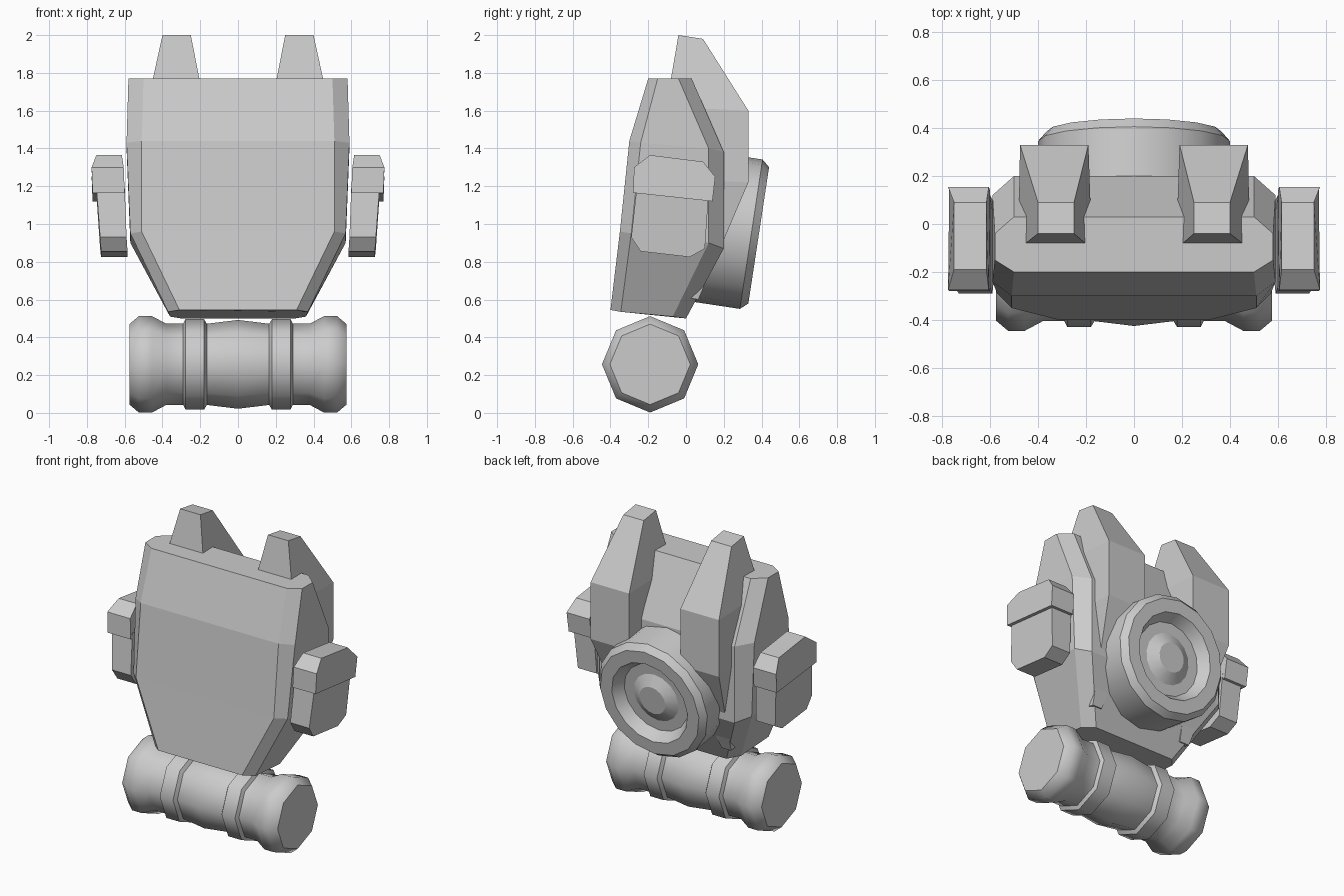
import bpy, bmesh, math
from mathutils import Matrix, Vector

if "Cube" in bpy.data.objects:
    bpy.data.objects.remove(bpy.data.objects["Cube"])

grey = bpy.data.materials.new("plain grey")
grey.use_nodes = True
grey.diffuse_color = (0.6, 0.6, 0.6, 1)
grey.node_tree.nodes["Principled BSDF"].inputs["Base Color"].default_value = grey.diffuse_color


def loft(name, rings, smooth=None, matrix=None):
    """Skin a list of closed rings of equal length and cap both ends."""
    bm = bmesh.new()
    loops = [[bm.verts.new(p) for p in ring] for ring in rings]
    for a, b in zip(loops, loops[1:]):
        for i in range(len(a)):
            j = (i + 1) % len(a)
            bm.faces.new((a[i], a[j], b[j], b[i]))
    bm.faces.new(loops[0])
    bm.faces.new(loops[-1])
    if matrix:
        bm.transform(matrix)
    bmesh.ops.recalc_face_normals(bm, faces=bm.faces)
    mesh = bpy.data.meshes.new(name)
    bm.to_mesh(mesh)
    bm.free()
    mesh.materials.append(grey)
    obj = bpy.data.objects.new(name, mesh)
    bpy.context.collection.objects.link(obj)
    if smooth:
        bpy.ops.object.select_all(action='DESELECT')
        obj.select_set(True)
        bpy.context.view_layer.objects.active = obj
        bpy.ops.object.shade_smooth_by_angle(angle=math.radians(smooth))
    return obj


def lathe(name, profile, sides, smooth, matrix):
    """Revolve (distance, radius) pairs about the x axis."""
    turn = [math.tau * i / sides for i in range(sides)]
    rings = [[(d, r * math.cos(t), r * math.sin(t)) for t in turn] for d, r in profile]
    return loft(name, rings, smooth, matrix)


def pair(name, rings):
    """Build a part on the left and its mirror on the right."""
    for side, s in (("left", 1), ("right", -1)):
        loft(f"{side}_{name}", [[(s * x, y, z) for x, y, z in ring] for ring in rings])


# Tapered, chamfered body: half sections from front to back, mirrored
body_levels = [
    [(.31, -.40, .545), (.37, -.345, .535), (.36, -.07, .51), (.30, 0, .50)],
    [(.51, -.35, .96), (.57, -.29, .95), (.57, .12, .90), (.50, .20, .87)],
    [(.51, -.30, 1.44), (.59, -.24, 1.43), (.59, .12, 1.40), (.50, .20, 1.38)],
    [(.50, -.20, 1.77), (.58, -.15, 1.77), (.58, -.04, 1.77), (.50, .03, 1.77)],
]
loft("body", [half + [(-x, y, z) for x, y, z in reversed(half)] for half in body_levels])

# Tall fins rising over the top and running down the back
# each level: front y, z, inner x, outer x, then the same for the back
fin_levels = [
    (-.04, 2.0, .25, .40, .09, 1.98, .25, .40),
    (-.105, 1.62, .175, .483, .33, 1.60, .19, .475),
    (-.10, 1.24, .19, .475, .33, 1.22, .19, .475),
    (-.05, .62, .31, .38, .065, .60, .31, .38),
]
pair("fin", [[(a, fy, fz), (b, fy, fz), (d, by, bz), (c, by, bz)]
             for fy, fz, a, b, by, bz, c, d in fin_levels])

# Side pouches: outline in y, z, with inner and outer x for each point
flap = [(-.28, 1.165, .60, .77), (-.275, 1.30, .605, .775), (-.19, 1.365, .615, .75),
        (.09, 1.33, .615, .75), (.155, 1.25, .605, .775), (.14, 1.12, .60, .77)]
pocket = [(-.26, 1.20, .60, .75), (-.29, .93, .59, .73), (-.24, .855, .585, .725),
          (.02, .825, .585, .725), (.10, .87, .59, .73), (.12, 1.16, .60, .75)]
for name, outline in (("pouch_flap", flap), ("pouch_pocket", pocket)):
    pair(name, [[(a, y, z) for y, z, a, b in outline], [(b, y, z) for y, z, a, b in outline]])

# Round thruster on the back with a recessed dish and a central hub
axis = Vector((0, .988, -.15))
aim = Matrix.Translation((0, .385, .94)) @ axis.to_track_quat('X', 'Z').to_matrix().to_4x4()
lathe("back_thruster",
      [(-.38, .40), (-.04, .40), (0, .365), (0, .28), (-.07, .235), (-.07, .165), (-.03, .095)],
      16, 30, aim)

# Horizontal roll below the body, symmetric about its middle
half_roll = [(.575, .213), (.525, .255), (.455, .255), (.38, .215), (.29, .215),
             (.278, .24), (.18, .24), (.165, .215)]
roll = half_roll + [(0, .235)] + [(-d, r) for d, r in reversed(half_roll)]
lathe("lower_roll", roll, 8, 50, Matrix.Translation((0, -.19, .257)))
